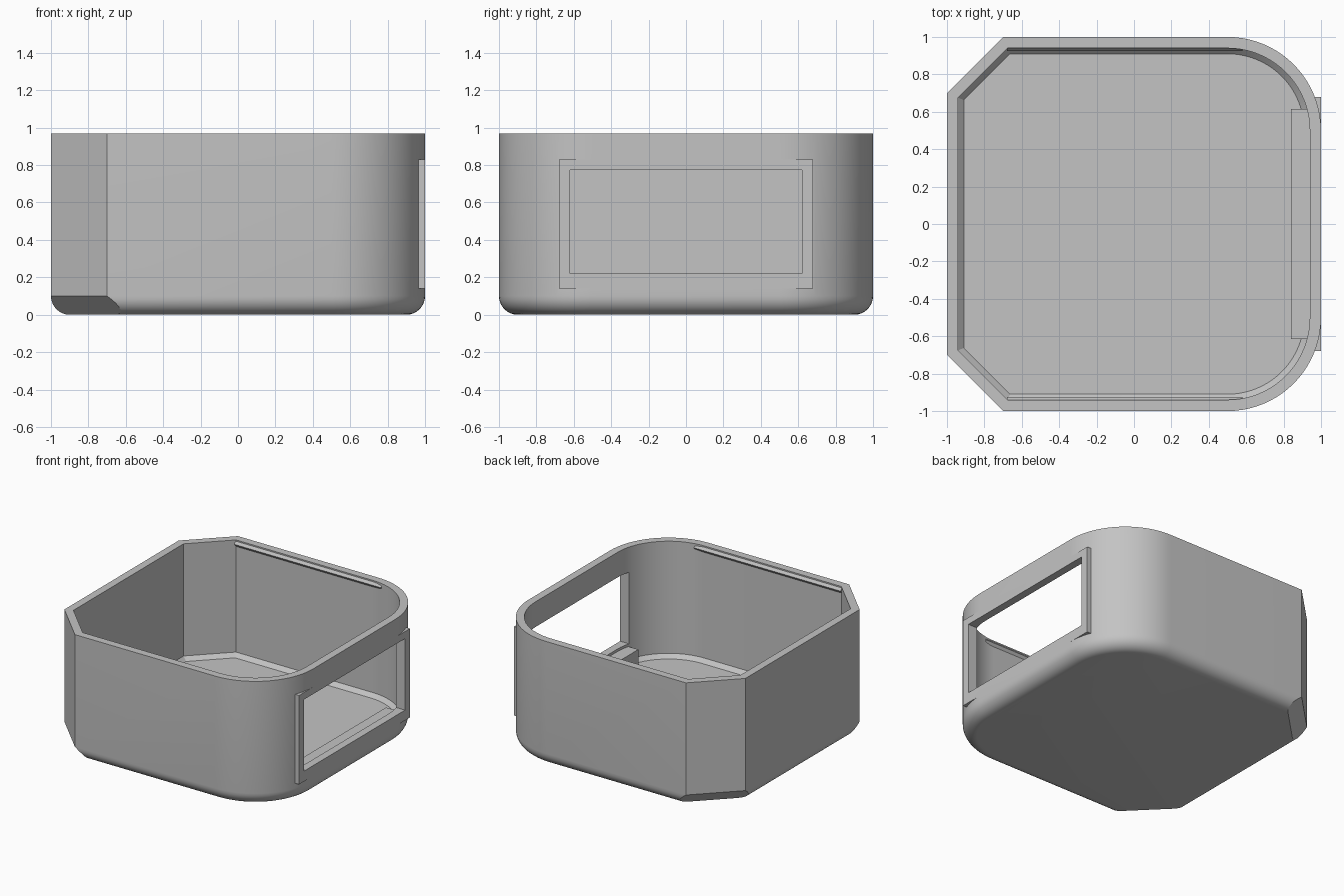
import bpy, bmesh, math

cube = bpy.data.objects.get("Cube")
if cube:
    bpy.data.objects.remove(cube, do_unlink=True)

grey = bpy.data.materials.new("light_grey")
grey.use_nodes = True
COLOR = (0.55, 0.55, 0.55, 1)
grey.diffuse_color = COLOR
grey.node_tree.nodes["Principled BSDF"].inputs["Base Color"].default_value = COLOR

HEIGHT, FILLET, WALL, CORNER = 0.97, 0.1, 0.06, 0.5


def add_object(name, bm):
    bmesh.ops.recalc_face_normals(bm, faces=bm.faces)
    mesh = bpy.data.meshes.new(name)
    bm.to_mesh(mesh)
    bm.free()
    mesh.materials.append(grey)
    obj = bpy.data.objects.new(name, mesh)
    bpy.context.collection.objects.link(obj)
    return obj


def box(name, lo, hi):
    bm = bmesh.new()
    bmesh.ops.create_cube(bm, size=1)
    for v in bm.verts:
        v.co = [a + (b - a) * (c + 0.5) for a, b, c in zip(lo, hi, v.co)]
    return add_object(name, bm)


def outline(side, cut):
    """Plan shape: two cut corners on -x, two round corners on +x."""
    w = 1 - side
    k = 1.7 - cut * math.sqrt(2) - w
    pts = [(-w, k), (-w, -k), (-k, -w)]
    steps = 20
    for start, cy in ((-90, -CORNER), (0, CORNER)):
        for i in range(steps + 1):
            a = math.radians(start + 90 * i / steps)
            r = CORNER - side
            pts.append((CORNER + r * math.cos(a), cy + r * math.sin(a)))
    return pts + [(-k, w)]


def combine(target, other, operation):
    mod = target.modifiers.new(operation, 'BOOLEAN')
    mod.operation, mod.solver, mod.object = operation, 'EXACT', other
    bpy.context.view_layer.objects.active = target
    bpy.ops.object.modifier_apply(modifier=mod.name)
    bpy.data.objects.remove(other, do_unlink=True)


# Open box: rounded bottom edge, flat bevel under the cut corners, inner floor ledge
levels = []
for i in range(9):
    a = math.radians(90 * i / 8)
    z = FILLET * (1 - math.cos(a))
    levels.append((FILLET * (1 - math.sin(a)), FILLET - z, z))
levels += [(0, 0, HEIGHT), (WALL, WALL, HEIGHT), (WALL, WALL, 0.1), (0.09, 0.09, 0.07)]
bm = bmesh.new()
rings = [[bm.verts.new((x, y, z)) for x, y in outline(s, c)] for s, c, z in levels]
for low, high in zip(rings, rings[1:]):
    for i in range(len(low)):
        j = (i + 1) % len(low)
        bm.faces.new((low[i], low[j], high[j], high[i]))
bm.faces.new(rings[0])
bm.faces.new(rings[-1])
body = add_object("box_shell", bm)

# Raised window surround, then the opening through it
combine(body, box("surround", (0.96, -0.68, 0.14), (1, 0.68, 0.83)), 'UNION')
combine(body, box("opening", (0.8, -0.62, 0.22), (1.2, 0.62, 0.775)), 'DIFFERENCE')

bpy.ops.object.select_all(action='DESELECT')
body.select_set(True)
bpy.context.view_layer.objects.active = body
bpy.ops.object.shade_smooth_by_angle(angle=math.radians(30))

# Inner ledge below the window
box("window_sill", (0.84, -0.615, 0.06), (0.95, 0.615, 0.2))

# Snap ridges near the rim
for side, name in ((-1, "front_snap_ridge"), (1, "back_snap_ridge")):
    bm = bmesh.new()
    ends = [[bm.verts.new((x, side * y, z)) for y, z in
             ((0.95, 0.96), (0.94, 0.96), (0.925, 0.94), (0.94, 0.92), (0.95, 0.92))]
            for x in (-0.68, 0.58)]
    for i in range(5):
        j = (i + 1) % 5
        bm.faces.new((ends[0][i], ends[0][j], ends[1][j], ends[1][i]))
    for end in ends:
        bm.faces.new(end)
    add_object(name, bm)
